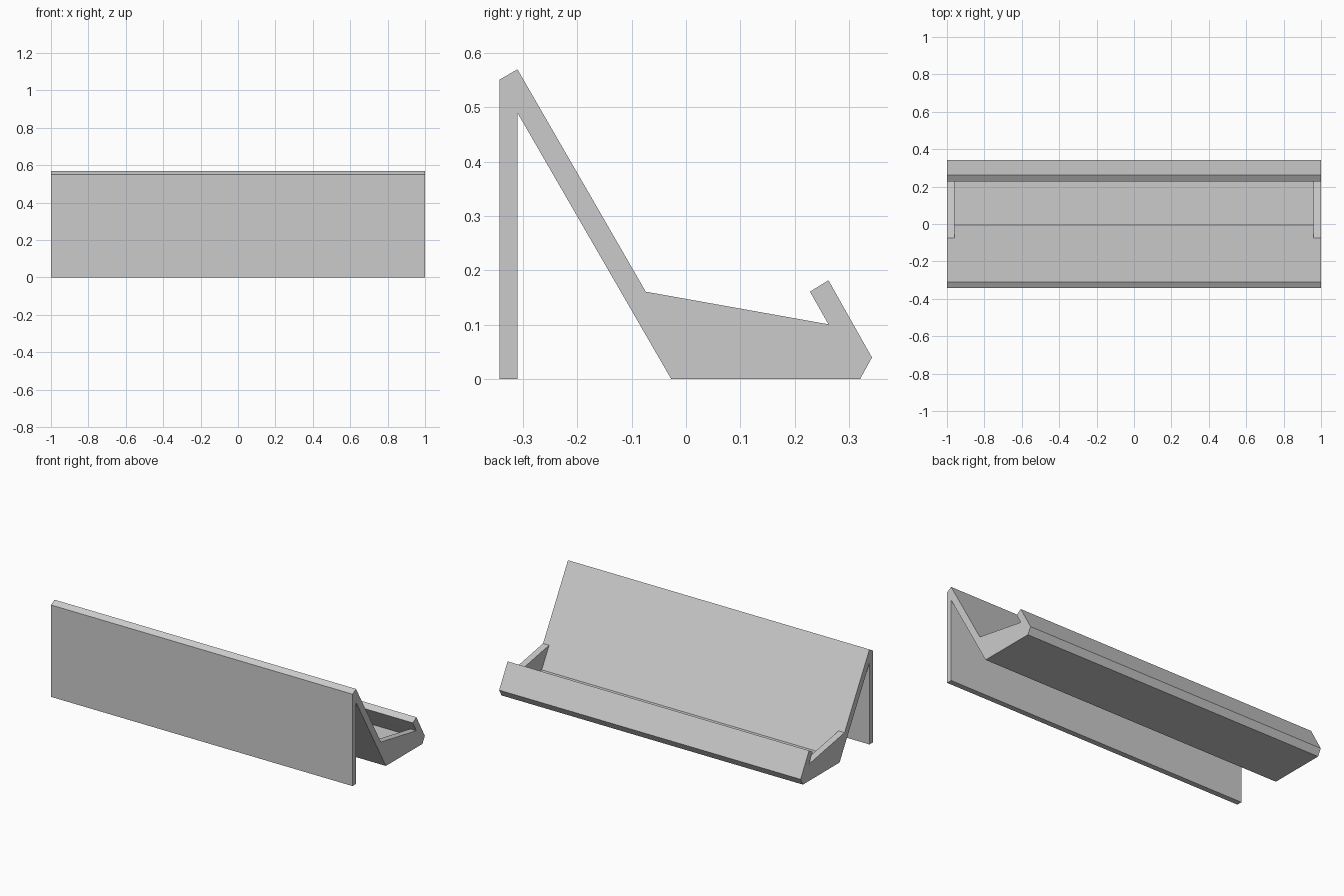
import bpy
import bmesh
from math import radians

cube = bpy.data.objects.get("Cube")
if cube:
    bpy.data.objects.remove(cube, do_unlink=True)

HALF_LENGTH = 1.0
CHEEK = 0.04        # thickness of the end cheeks
FLOOR = 0.04        # height of the tray floor

# Side profile as (y, z): front leg, leaning panel, tray and lip
REAR_TOP, LIP_FOOT = (-0.074, 0.161), (0.262, 0.101)
profile = [
    (-0.343, 0), (-0.31, 0), (-0.31, 0.49), (-0.027, 0),
    (0.32, 0), (0.342, 0.04), (0.262, 0.182), (0.228, 0.161),
    LIP_FOOT, REAR_TOP, (-0.31, 0.57), (-0.343, 0.551),
]

# Plain grey
grey = bpy.data.materials.new("plain grey")
grey.use_nodes = True
colour = (0.6, 0.6, 0.6, 1)
grey.diffuse_color = colour
grey.node_tree.nodes["Principled BSDF"].inputs["Base Color"].default_value = colour

# Extrude the profile along the length
bm = bmesh.new()
end = bm.faces.new([bm.verts.new((-HALF_LENGTH, y, z)) for y, z in profile])
swept = bmesh.ops.extrude_face_region(bm, geom=[end])["geom"]
bmesh.ops.translate(bm, vec=(2 * HALF_LENGTH, 0, 0),
                    verts=[v for v in swept if isinstance(v, bmesh.types.BMVert)])

# Mark off the end cheeks
for side in (-1, 1):
    bmesh.ops.bisect_plane(bm, geom=bm.verts[:] + bm.edges[:] + bm.faces[:],
                           plane_co=(side * (HALF_LENGTH - CHEEK), 0, 0),
                           plane_no=(1, 0, 0))

# Sink the tray between the cheeks, following the panel and lip slopes
middle_y = (REAR_TOP[0] + LIP_FOOT[0]) / 2
middle_z = (REAR_TOP[1] + LIP_FOOT[1]) / 2
top = min(bm.faces, key=lambda f: (f.calc_center_median().x ** 2
                                   + (f.calc_center_median().y - middle_y) ** 2
                                   + (f.calc_center_median().z - middle_z) ** 2))
floor = bmesh.ops.extrude_discrete_faces(bm, faces=[top])["faces"][0]
for v in floor.verts:
    slope = -0.577
    v.co.y += slope * (FLOOR - v.co.z)
    v.co.z = FLOOR

# Merge flat neighbours
bmesh.ops.dissolve_limit(bm, angle_limit=radians(1),
                         verts=bm.verts[:], edges=bm.edges[:])
bmesh.ops.recalc_face_normals(bm, faces=bm.faces[:])

mesh = bpy.data.meshes.new("display_stand")
bm.to_mesh(mesh)
bm.free()
mesh.materials.append(grey)
stand = bpy.data.objects.new("display_stand", mesh)
bpy.context.collection.objects.link(stand)
